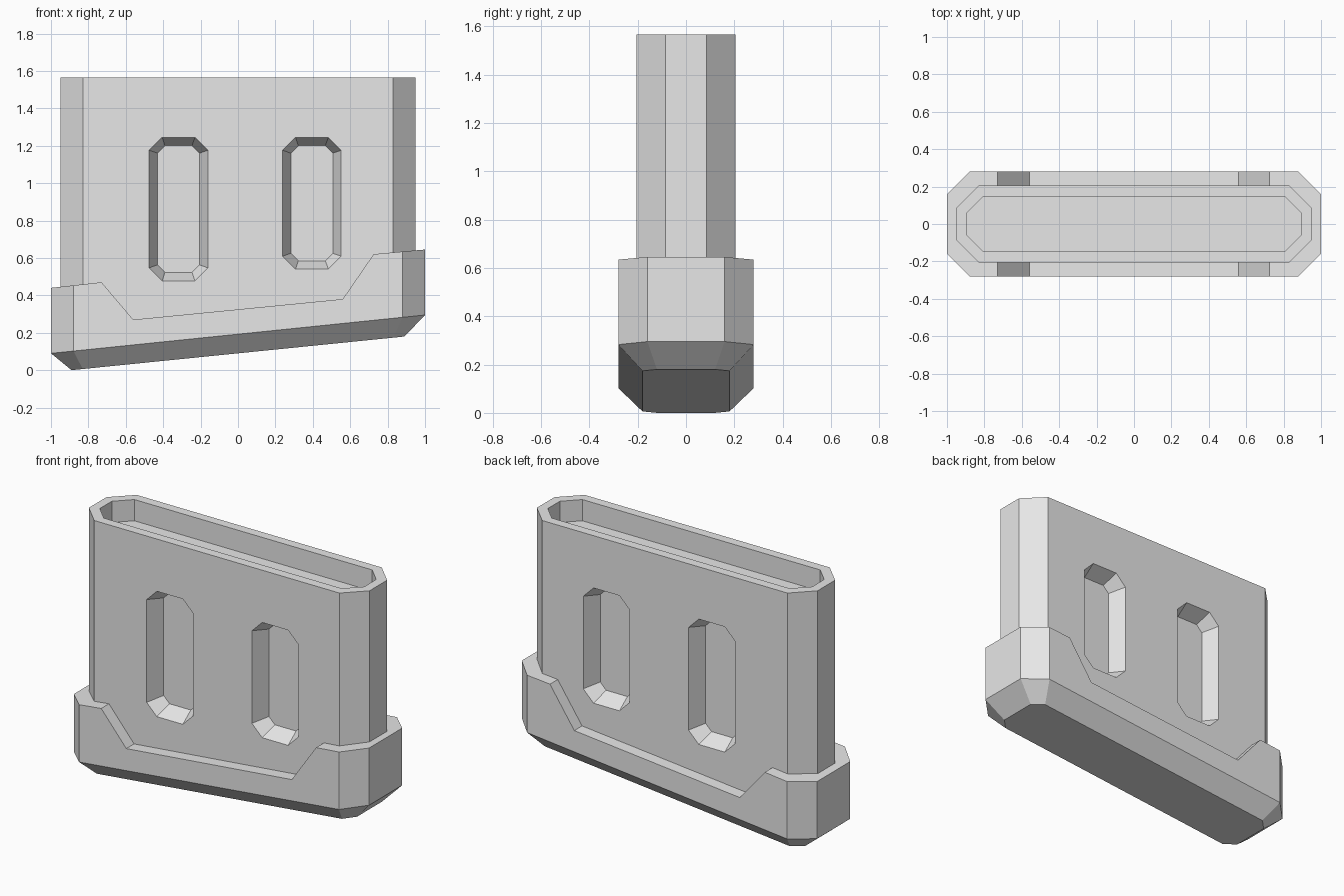
import bpy
import bmesh

cube = bpy.data.objects.get("Cube")
if cube:
    bpy.data.objects.remove(cube, do_unlink=True)

grey = bpy.data.materials.new("plain grey")
grey.use_nodes = True
grey.diffuse_color = (0.8, 0.8, 0.8, 1)
grey.node_tree.nodes["Principled BSDF"].inputs["Base Color"].default_value = (0.8, 0.8, 0.8, 1)


def octagon(w, h, c):
    """Rectangle of half sizes w, h with corners cut by c."""
    return [(w, c - h), (w, h - c), (w - c, h), (c - w, h),
            (-w, h - c), (-w, c - h), (c - w, -h), (w - c, -h)]


def loft(name, rings):
    """Closed solid through rings with equal point counts."""
    bm = bmesh.new()
    loops = [[bm.verts.new(p) for p in ring] for ring in rings]
    n = len(loops[0])
    for a, b in zip(loops, loops[1:]):
        for i in range(n):
            j = (i + 1) % n
            bm.faces.new((a[i], a[j], b[j], b[i]))
    bm.faces.new(loops[0])
    bm.faces.new(loops[-1])
    bmesh.ops.recalc_face_normals(bm, faces=bm.faces)
    mesh = bpy.data.meshes.new(name)
    bm.to_mesh(mesh)
    bm.free()
    mesh.materials.append(grey)
    obj = bpy.data.objects.new(name, mesh)
    bpy.context.collection.objects.link(obj)
    return obj


def ring(w, h, c, z, slope=0.0):
    return [(x, y, z + slope * x) for x, y in octagon(w, h, c)]


def cut(target, cutter):
    mod = target.modifiers.new("cut " + cutter.name, "BOOLEAN")
    mod.operation = "DIFFERENCE"
    mod.solver = "EXACT"
    mod.object = cutter
    cutter.hide_render = True
    cutter.hide_set(True)
    cutter.display_type = "WIRE"


# Main body with a shallow tray in its top
body = loft("body", [ring(0.95, 0.205, 0.12, 0.23, 0.1), ring(0.95, 0.205, 0.12, 1.565)])
cut(body, loft("top_recess_cutter", [ring(0.895, 0.148, 0.09, 1.435),
                                     ring(0.895, 0.148, 0.09, 1.7)]))

# Tapered grip pockets on both broad sides
WALL, DEPTH, INSET, OVER = 0.205, 0.1, 0.045, 0.02


def pocket_ring(x, z, w, h, c, y):
    return [(x + u, y, z + v) for u, v in octagon(w, h, c)]


for side, face in ((-1, "front"), (1, "back")):
    for x, low, label in ((-0.318, 0.478, "right"), (0.395, 0.54, "left")):
        z, h, w = (low + 1.245) / 2, (1.245 - low) / 2, 0.157
        grow = INSET * OVER / DEPTH
        cut(body, loft(f"{face}_{label}_pocket_cutter", [
            pocket_ring(x, z, w - INSET, h - INSET, 0.04, side * (WALL - DEPTH)),
            pocket_ring(x, z, w + grow, h + grow, 0.075, side * (WALL + OVER))]))

# Slanted base with a bevelled underside
base = loft("base", [ring(0.89, 0.18, 0.06, 0.09, 0.101),
                     ring(1.0, 0.28, 0.12, 0.1925, 0.1025),
                     ring(1.0, 0.28, 0.12, 0.9)])

# Stepped upper outline of the base
outline = [(-1.1, 0.429), (-0.73, 0.47), (-0.56, 0.27), (0.56, 0.38),
           (0.725, 0.62), (1.1, 0.654), (1.1, 1.2), (-1.1, 1.2)]
cut(base, loft("base_top_cutter", [[(x, y, z) for x, z in outline] for y in (-0.5, 0.5)]))

# Bake the cuts and drop the cutters
bpy.context.view_layer.update()
for obj in (body, base):
    graph = bpy.context.evaluated_depsgraph_get()
    mesh = bpy.data.meshes.new_from_object(obj.evaluated_get(graph))
    cutters = [m.object for m in obj.modifiers]
    obj.modifiers.clear()
    obj.data = mesh
    mesh.materials.clear()
    mesh.materials.append(grey)
    for poly in mesh.polygons:
        poly.material_index = 0
    for c in cutters:
        bpy.data.objects.remove(c, do_unlink=True)
